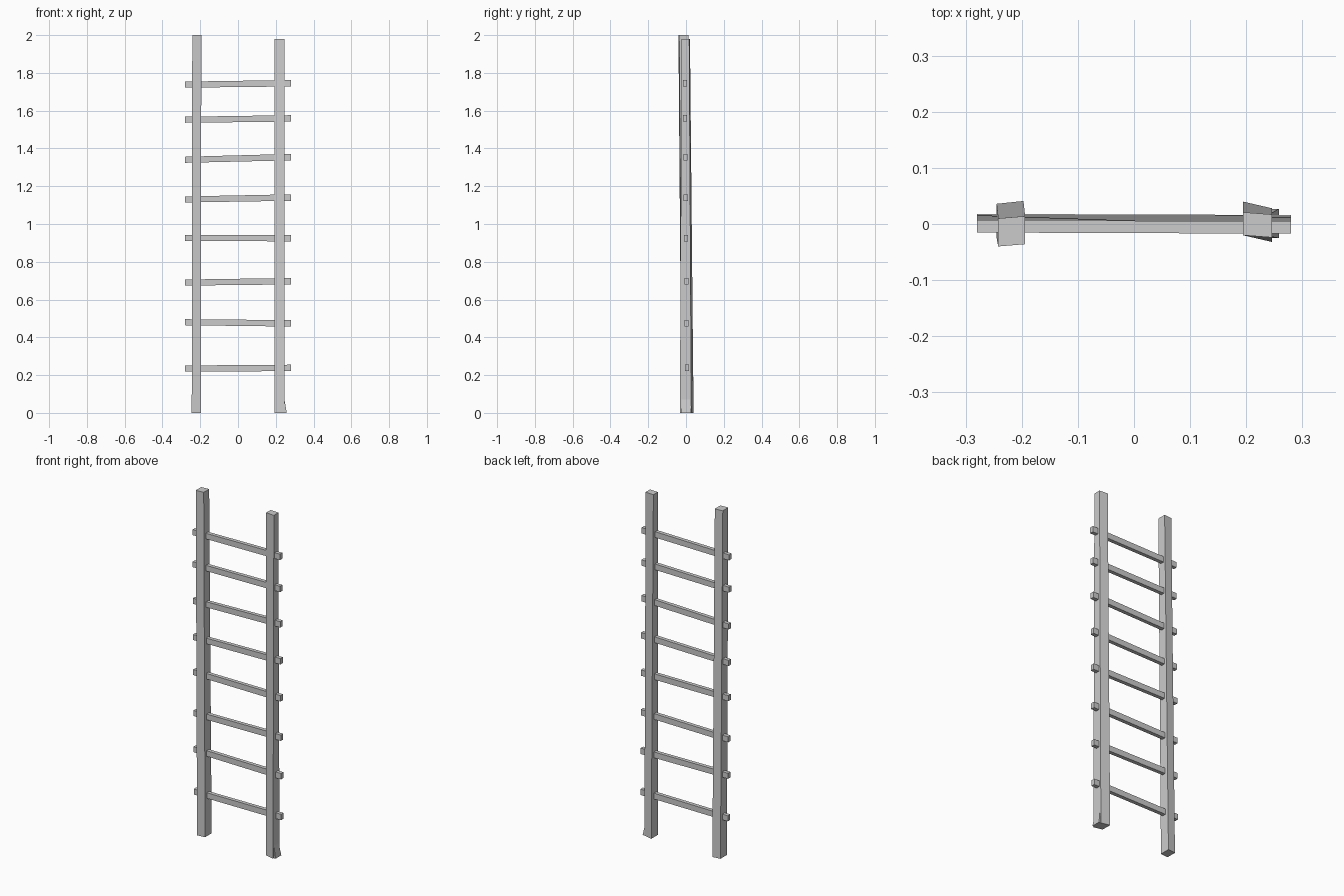
import bpy, bmesh

cube = bpy.data.objects.get("Cube")
if cube:
    bpy.data.objects.remove(cube, do_unlink=True)

GREY = (0.6, 0.6, 0.6, 1)
grey = bpy.data.materials.new("weathered_grey")
grey.use_nodes = True
grey.diffuse_color = GREY
grey.node_tree.nodes["Principled BSDF"].inputs["Base Color"].default_value = GREY


def loft(name, rings):
    """Join four-sided rings into a closed beam."""
    bm = bmesh.new()
    rows = [[bm.verts.new(p) for p in ring] for ring in rings]
    for a, b in zip(rows, rows[1:]):
        for i in range(4):
            j = (i + 1) % 4
            bm.faces.new((a[i], a[j], b[j], b[i]))
    bm.faces.new(rows[0])
    bm.faces.new(rows[-1])
    bmesh.ops.recalc_face_normals(bm, faces=bm.faces)
    mesh = bpy.data.meshes.new(name)
    bm.to_mesh(mesh)
    bm.free()
    mesh.materials.append(grey)
    obj = bpy.data.objects.new(name, mesh)
    bpy.context.collection.objects.link(obj)
    return obj


def level_ring(x0, x1, y0, y1, z, skew=0):
    return [(x0, y0, z), (x1, y0 - skew, z), (x1, y1 - skew, z), (x0, y1, z)]


def end_ring(x, y, z, depth, height):
    d, h = depth / 2, height / 2
    return [(x, y - d, z - h), (x, y + d, z - h), (x, y + d, z + h), (x, y - d, z + h)]


# Leaning uprights
loft("right_rail", [level_ring(-0.245, -0.197, -0.024, 0.036, 0, -0.005),
                    level_ring(-0.242, -0.194, -0.04, 0.01, 2.0, -0.004)])
loft("left_rail", [level_ring(0.194, 0.246, -0.02, 0.04, 0, 0.012),
                   level_ring(0.194, 0.246, -0.02, 0.021, 1.98, 0.004)])

# Splayed splinter on the outside of one foot
loft("left_foot_splinter", [level_ring(0.225, 0.258, -0.025, 0.027, 0),
                            level_ring(0.225, 0.246, -0.023, 0.02, 0.07)])

# Rungs pass through the uprights, each slightly crooked
heights = [(0.235, 0.238), (0.48, 0.474), (0.69, 0.697), (0.927, 0.925),
           (1.13, 1.14), (1.34, 1.354), (1.552, 1.559), (1.738, 1.745)]
for i, (right_z, left_z) in enumerate(heights):
    y = 0.005 - 0.0016 * i
    loft(f"rung_{i + 1}", [end_ring(-0.28, y + 0.002, right_z, 0.022, 0.032),
                           end_ring(0.28, y, left_z, 0.022, 0.034)])
